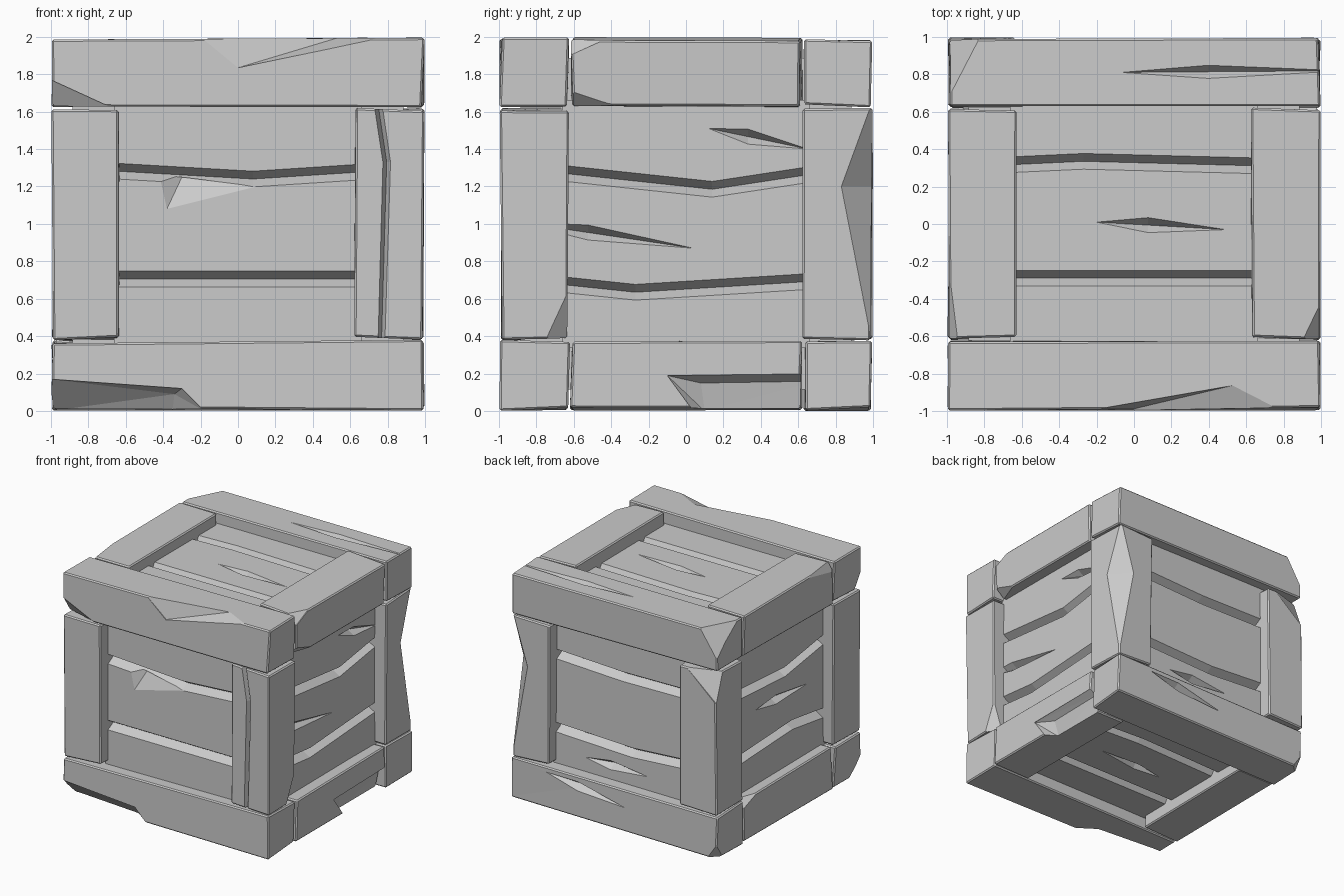
import bpy
import bmesh
import random
from mathutils import Vector, Matrix

random.seed(4)
default = bpy.data.objects.get("Cube")
if default:
    bpy.data.objects.remove(default, do_unlink=True)

wood = bpy.data.materials.new("grey_wood")
wood.use_nodes = True
GREY = (0.6, 0.6, 0.6, 1)
wood.diffuse_color = GREY
wood.node_tree.nodes["Principled BSDF"].inputs["Base Color"].default_value = GREY

CENTRE = Vector((0, 0, 1))
OUTER, INNER, PANEL, GAP = 0.988, 0.63, 0.885, 0.612
parts = {}


# Each side has its own frame: u across, v up, d outward
def frame(up, out):
    up, out = Vector(up), Vector(out)
    return Matrix((up.cross(out), up, out)).transposed()


X, Y, Z = Matrix.Identity(3)
SIDES = {
    "front": frame(Z, -Y),
    "back": frame(Z, Y),
    "right": frame(Z, X),
    "left": frame(Z, -X),
    "top": frame(Y, Z),
    "bottom": frame(-Y, -Z),
}


def to_object(bm, name):
    bmesh.ops.recalc_face_normals(bm, faces=bm.faces)
    mesh = bpy.data.meshes.new(name)
    bm.to_mesh(mesh)
    bm.free()
    mesh.materials.append(wood)
    obj = bpy.data.objects.new(name, mesh)
    bpy.context.collection.objects.link(obj)
    return obj


def block(name, low, high, wobble=0.0, bevel=0.0):
    bm = bmesh.new()
    bmesh.ops.create_cube(bm, size=1)
    for v in bm.verts:
        for i in range(3):
            v.co[i] = low[i] if v.co[i] < 0 else high[i]
            v.co[i] += random.uniform(-wobble, wobble)
    if bevel:
        bmesh.ops.bevel(bm, geom=bm.edges[:], offset=bevel, segments=1, affect='EDGES')
    bmesh.ops.translate(bm, verts=bm.verts, vec=CENTRE)
    parts[name] = to_object(bm, name)


def subtract(name, bm):
    cutter = to_object(bm, name + "_cutter")
    cutter.hide_render = True
    obj = parts[name]
    mod = obj.modifiers.new("cut", 'BOOLEAN')
    mod.operation, mod.solver, mod.object = 'DIFFERENCE', 'EXACT', cutter
    graph = bpy.context.evaluated_depsgraph_get()
    graph.update()
    result = bpy.data.meshes.new_from_object(obj.evaluated_get(graph))
    obj.modifiers.clear()
    obj.data = result
    bpy.data.objects.remove(cutter, do_unlink=True)


# Gouge: outline on the surface, hulled down to the deep points
def gouge(name, side, outline, deep, surface=OUTER):
    bm = bmesh.new()
    points = [(u, v, surface + lift) for u, v in outline for lift in (0, 0.1)]
    points += [(u, v, surface - d) for u, v, d in deep]
    for p in points:
        bm.verts.new(SIDES[side] @ Vector(p) + CENTRE)
    hull = bmesh.ops.convex_hull(bm, input=bm.verts[:])
    loose = {v for v in hull["geom_interior"] + hull["geom_unused"]
             if isinstance(v, bmesh.types.BMVert)}
    bmesh.ops.delete(bm, geom=list(loose), context='VERTS')
    subtract(name, bm)


# Thin diamond split running from one point to another
def split(name, side, start, end, surface=PANEL, width=0.04):
    start, end = Vector(start), Vector(end)
    mid = start.lerp(end, 0.4)
    rise = Vector((0, width))
    gouge(name, side, [start, mid + rise, end, mid - rise], [(*mid, 0.06)], surface)


# Chip knocked off the corner at u, v, reaching inward by du, dv
def chip(name, side, u, v, du, dv, depth=0.1):
    gouge(name, side, [(u, v), (u + du, v), (u, v + dv)], [(u, v, depth)])


# V groove following a bent line
def groove(name, side, path, half=0.042, depth=0.07, surface=PANEL, upright=False):
    bm = bmesh.new()
    rings = []
    for a, b in path:
        ring = []
        for off, d in ((2 * half, depth), (-2 * half, depth), (0, -depth)):
            uv = (b + off, a) if upright else (a, b + off)
            ring.append(bm.verts.new(SIDES[side] @ Vector((*uv, surface + d)) + CENTRE))
        rings.append(ring)
    for r, s in zip(rings, rings[1:]):
        for i in range(3):
            bm.faces.new((r[i - 1], r[i], s[i], s[i - 1]))
    bm.faces.new(rings[0])
    bm.faces.new(rings[-1])
    subtract(name, bm)


# Frame: long beams front and back, short side beams between, four posts
LOW, HIGH, MIDDLE = (-OUTER, -INNER), (INNER, OUTER), (-GAP, GAP)
FULL = (-OUTER, OUTER)


def timber(name, *spans):
    low, high = zip(*spans)
    block(name, low, high, wobble=0.011, bevel=0.01)


for level, z in (("top", HIGH), ("bottom", LOW)):
    for face, y in (("front", LOW), ("back", HIGH)):
        timber(f"{level}_{face}_beam", FULL, y, z)
    for hand, x in (("left", LOW), ("right", HIGH)):
        timber(f"{level}_{hand}_beam", x, MIDDLE, z)
for face, y in (("front", LOW), ("back", HIGH)):
    for hand, x in (("left", LOW), ("right", HIGH)):
        timber(f"{face}_{hand}_post", x, y, MIDDLE)

# Recessed plank panels, each with two bent grooves: left, bend, middle, right
EDGE = 0.7
GROOVES = {
    "front": ((.285, .08, .24, .28), (-.295, 0, -.295, -.295)),
    "back": ((.33, 0, .3, .31), (-.31, .1, -.34, -.3)),
    "right": ((.275, .14, .185, .27), (-.32, -.27, -.365, -.305)),
    "left": ((.25, .1, .2, .29), (-.34, .2, -.3, -.37)),
    "top": ((.315, -.27, .335, .31), (-.29, 0, -.29, -.29)),
    "bottom": ((.3, 0, .3, .3), (-.3, .2, -.33, -.3)),
}
for side, lines in GROOVES.items():
    name = side + "_planks"
    reach = GAP + 0.05
    ends = [SIDES[side] @ Vector((s, s, d)) for s, d in ((-reach, INNER), (reach, PANEL))]
    block(name, [min(p) for p in zip(*ends)], [max(p) for p in zip(*ends)])
    for left, bend, middle, right in lines:
        groove(name, side, [(-EDGE, left), (bend, middle), (EDGE, right)])

# Splits in the planks
for side, start, end in (
    ("right", (-.9, .01), (.04, -.13)),
    ("right", (.12, .51), (.65, .4)),
    ("top", (-.2, .01), (.49, -.03)),
    ("back", (-.35, -.5), (.25, -.51)),
    ("left", (-.3, .02), (.4, -.02)),
    ("bottom", (-.3, .03), (.35, 0)),
):
    split(side + "_planks", side, start, end)
gouge("front_planks", "front", [(-.42, .26), (-.38, .08), (.1, .2)], [(-.3, .25, .07)], PANEL)

# Long crack down one front post, splits along the back beams
groove("front_right_post", "front", [(-EDGE, .765), (.33, .795), (EDGE, .74)],
       half=0.02, depth=0.05, surface=OUTER, upright=True)
split("top_back_beam", "top", (-.14, .81), (1.2, .82), OUTER)
split("bottom_back_beam", "back", (-.65, -.67), (.1, -.78), OUTER)

# Broken edges on the beams and posts
gouge("bottom_front_beam", "front", [(-1, -.83), (-.3, -.88), (-.18, -1), (-1, -1)],
      [(-.34, -.91, .06), (-1, -1, .17), (-.35, -1, .12)])
gouge("top_front_beam", "front", [(0, .835), (-.2, 1), (.8, 1)], [(.55, 1, .13)])
gouge("back_right_post", "right", [(1, EDGE), (.83, .2), (1, -EDGE)], [(1, .2, .16)])
gouge("bottom_right_beam", "right", [(-.1, -.81), (EDGE, -.8), (EDGE, -1), (.04, -1)],
      [(.08, -.85, .06), (EDGE, -.84, .06), (.1, -1, .09), (EDGE, -1, .09)])

# Chipped corners
chip("top_front_beam", "front", -1, .61, .35, .16)
chip("top_back_beam", "top", -1, 1, .18, -.35, .28)
chip("front_right_post", "right", -.62, -.62, -.13, .28)
chip("top_right_beam", "right", -.62, .62, .28, .09)
chip("top_right_beam", "right", -.62, 1, .22, -.1)
chip("top_left_beam", "top", -1, -.62, .06, .48)
chip("back_left_post", "back", 1, .62, -.32, -.27)
chip("bottom_back_beam", "back", 1, -1, -.1, .15)
chip("bottom_left_beam", "left", -.62, -.62, .23, -.08)
